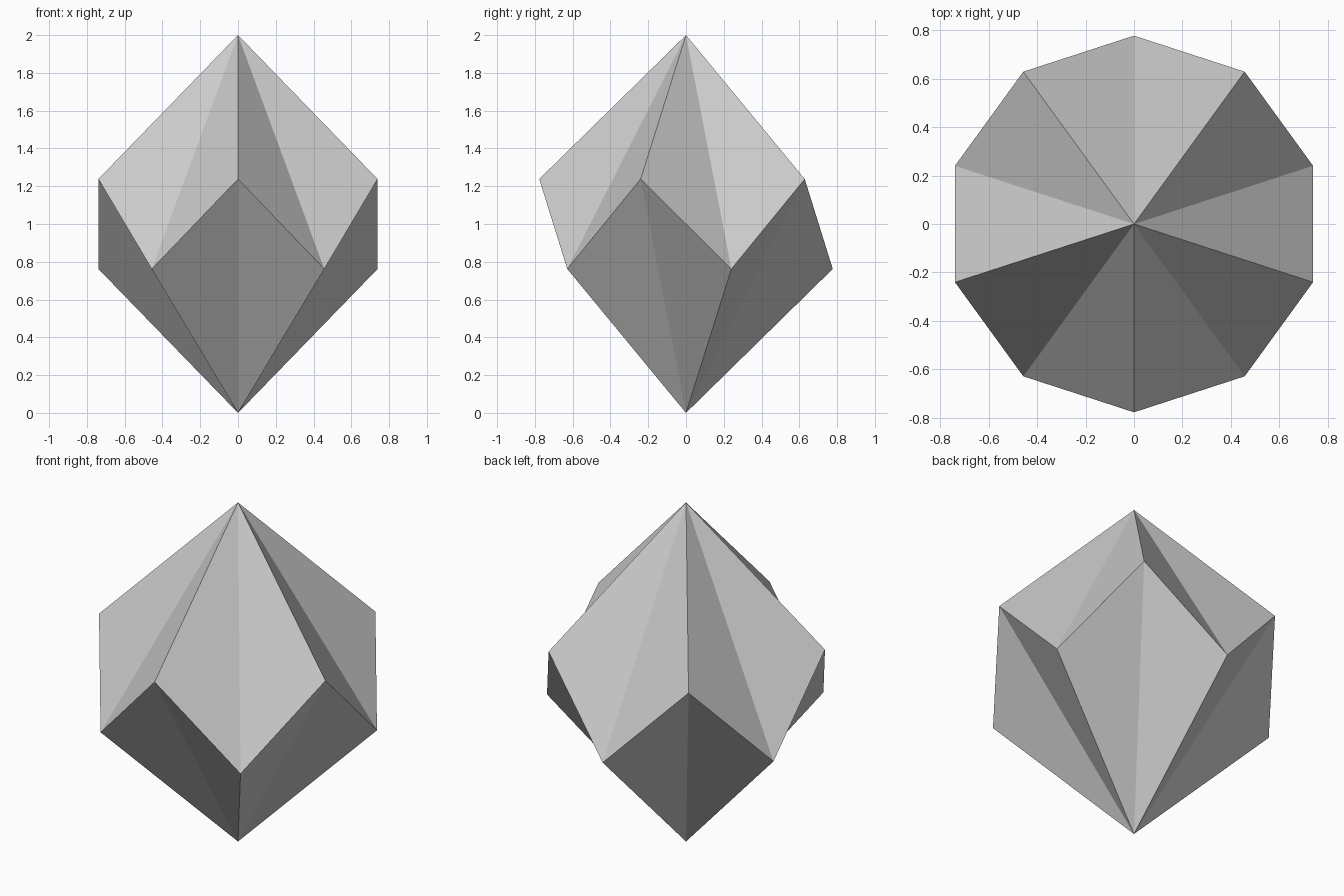
import bpy, bmesh
from math import sin, cos, tau

if "Cube" in bpy.data.objects:
    bpy.data.objects.remove(bpy.data.objects["Cube"])

SIDES, RADIUS, ZIGZAG = 10, 0.777, 0.238

# Ten-sided die: a zigzag girdle fanned to a top and a bottom point
bm = bmesh.new()
top = bm.verts.new((0, 0, 2))
bottom = bm.verts.new((0, 0, 0))
ring = []
for i in range(SIDES):
    a = -tau / 4 + tau * i / SIDES          # first (high) corner faces front
    z = 1 + (ZIGZAG if i % 2 == 0 else -ZIGZAG)
    ring.append(bm.verts.new((RADIUS * cos(a), RADIUS * sin(a), z)))

for i in range(SIDES):
    a, b = ring[i], ring[(i + 1) % SIDES]
    bm.faces.new((a, b, top))
    bm.faces.new((b, a, bottom))

bm.normal_update()
mesh = bpy.data.meshes.new("ten_sided_die")
bm.to_mesh(mesh)
bm.free()
die = bpy.data.objects.new("ten_sided_die", mesh)
bpy.context.collection.objects.link(die)
